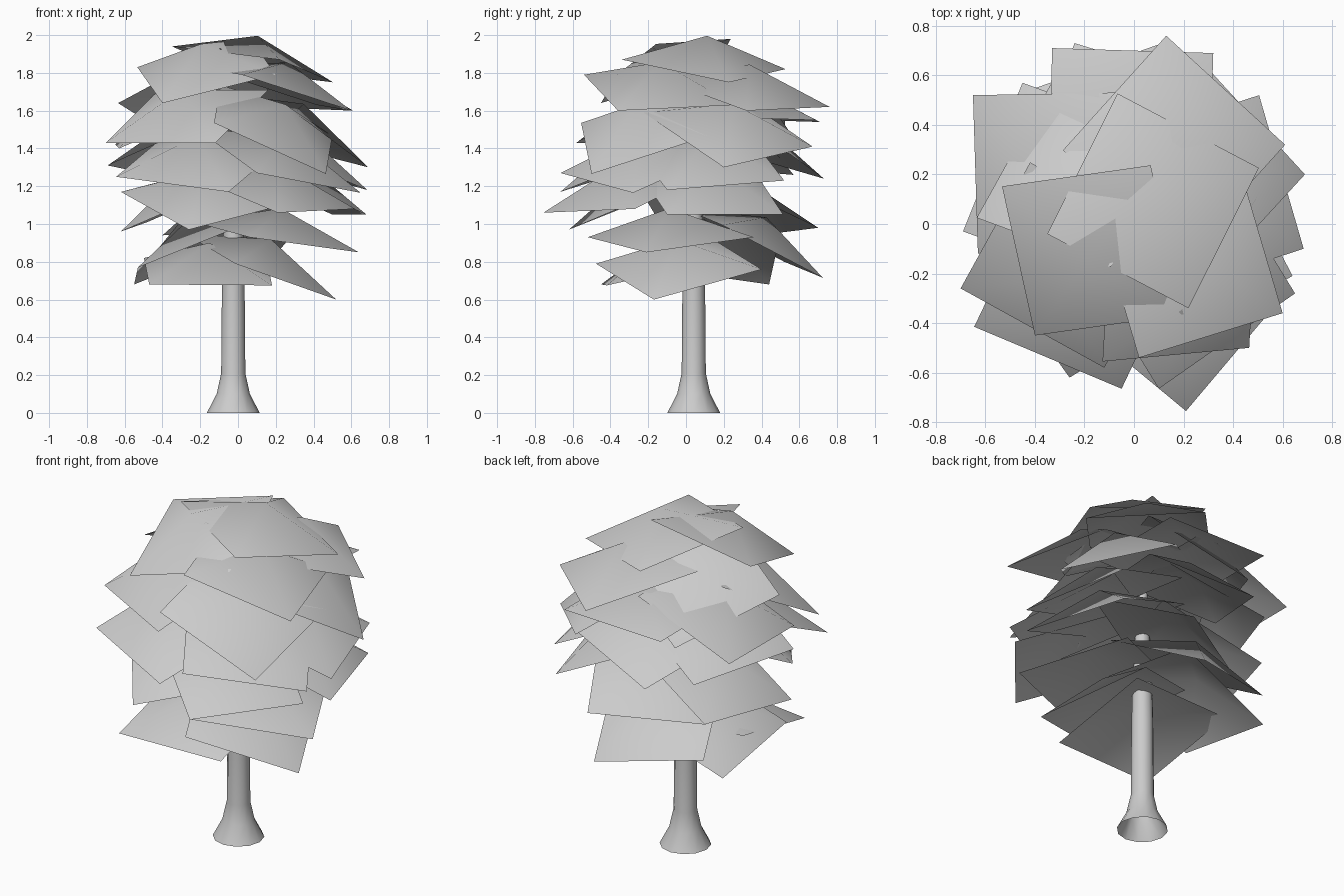
import bpy, math
from mathutils import Vector

if "Cube" in bpy.data.objects:
    bpy.data.objects.remove(bpy.data.objects["Cube"])

SIDE, DOME = 0.645, 0.155


def make_object(name, verts, faces):
    mesh = bpy.data.meshes.new(name)
    mesh.from_pydata(verts, [], faces)
    for poly in mesh.polygons:
        poly.use_smooth = True
    mesh.update()
    obj = bpy.data.objects.new(name, mesh)
    bpy.context.collection.objects.link(obj)
    return obj


# Trunk: flared, open at the bottom, tapering into the crown
def trunk(sides=12):
    cx, cy = -0.025, 0.041
    profile = [(0.14, 0), (0.088, 0.1), (0.064, 0.21), (0.060, 0.68),
               (0.053, 0.95), (0.028, 1.48)]
    verts = [(cx + r * math.cos(2 * math.pi * i / sides),
              cy + r * math.sin(2 * math.pi * i / sides), z)
             for r, z in profile for i in range(sides)]
    faces = []
    for k in range(len(profile) - 1):
        for i in range(sides):
            j = (i + 1) % sides
            a, b = k * sides, (k + 1) * sides
            faces.append((a + i, a + j, b + j, b + i))
    obj = make_object("trunk", verts, faces)
    bpy.context.view_layer.objects.active = obj
    obj.select_set(True)
    bpy.ops.object.shade_smooth_by_angle(angle=math.radians(50))
    obj.select_set(False)


# Leaf card: square with a raised middle, from its outer edge p-q
# and the height it rises toward the trunk
def leaf_card(p, q, rise):
    p, q = Vector(p), Vector(q)
    u = q - p
    h = Vector((-u.y, u.x, 0)).normalized()
    w = u.normalized().cross(h)
    b = rise / w.z
    v = h * math.sqrt(SIDE ** 2 - b ** 2) + w * b
    normal = u.cross(v).normalized()
    apex = p + (u + v) / 2 + normal * DOME
    return [p, q, q + v, p + v, apex]


def foliage(name, cards):
    verts, faces = [], []
    for p, q, rise in cards:
        n = len(verts)
        verts += leaf_card(p, q, rise)
        faces += [(n + i, n + (i + 1) % 4, n + 4) for i in range(4)]
    make_object(name, verts, faces)


trunk()

# Crown top
foliage("upper_leaves", [
    ((-.35, -.04, 1.94), (.22, -.34, 1.87), -.12),
    ((-.40, -.45, 1.64), (.20, -.365, 1.79), .19),
    ((.61, .32, 1.60), (.13, .76, 1.62), .17),
    ((.02, -.54, 1.79), (.60, -.36, 1.60), .03),
    ((-.33, .575, 1.45), (-.635, .025, 1.64), .29),
    ((-.65, .52, 1.42), (-.63, -.12, 1.40), .25),
    ((.32, .69, 1.55), (-.33, .71, 1.54), .02),
    ((-.70, -.26, 1.43), (-.12, -.58, 1.43), .28),
])

# Crown middle
foliage("middle_leaves", [
    ((-.127, -.555, 1.535), (.465, -.50, 1.265), .20),
    ((.69, .20, 1.30), (.26, .67, 1.41), .29),
    ((-.45, .57, 1.26), (-.69, -.03, 1.31), .25),
    ((-.645, -.415, 1.25), (-.05, -.665, 1.17), .22),
    ((.10, -.665, 1.27), (.65, -.28, 1.165), .23),
    ((.685, -.10, 1.18), (.505, .52, 1.23), .24),
    ((.35, .55, 1.37), (-.24, .73, 1.24), .17),
])

# Crown bottom
foliage("lower_leaves", [
    ((-.62, -.12, 1.17), (-.26, -.62, .97), .14),
    ((.21, -.755, 1.06), (.62, -.27, 1.08), .20),
    ((.68, -.10, 1.05), (.50, .515, 1.05), .25),
    ((.16, .70, .98), (-.40, .385, .94), .25),
    ((-.48, .51, 1.01), (-.62, -.11, .96), .25),
    ((.06, -.52, .93), (.64, -.21, .85), .08),
    ((-.47, -.45, .68), (.18, -.42, .675), .14),
    ((.52, -.17, .60), (.25, .40, .76), .19),
    ((.10, .725, .715), (-.48, .52, .80), .28),
    ((-.55, .44, .68), (-.53, -.19, .77), .24),
])
